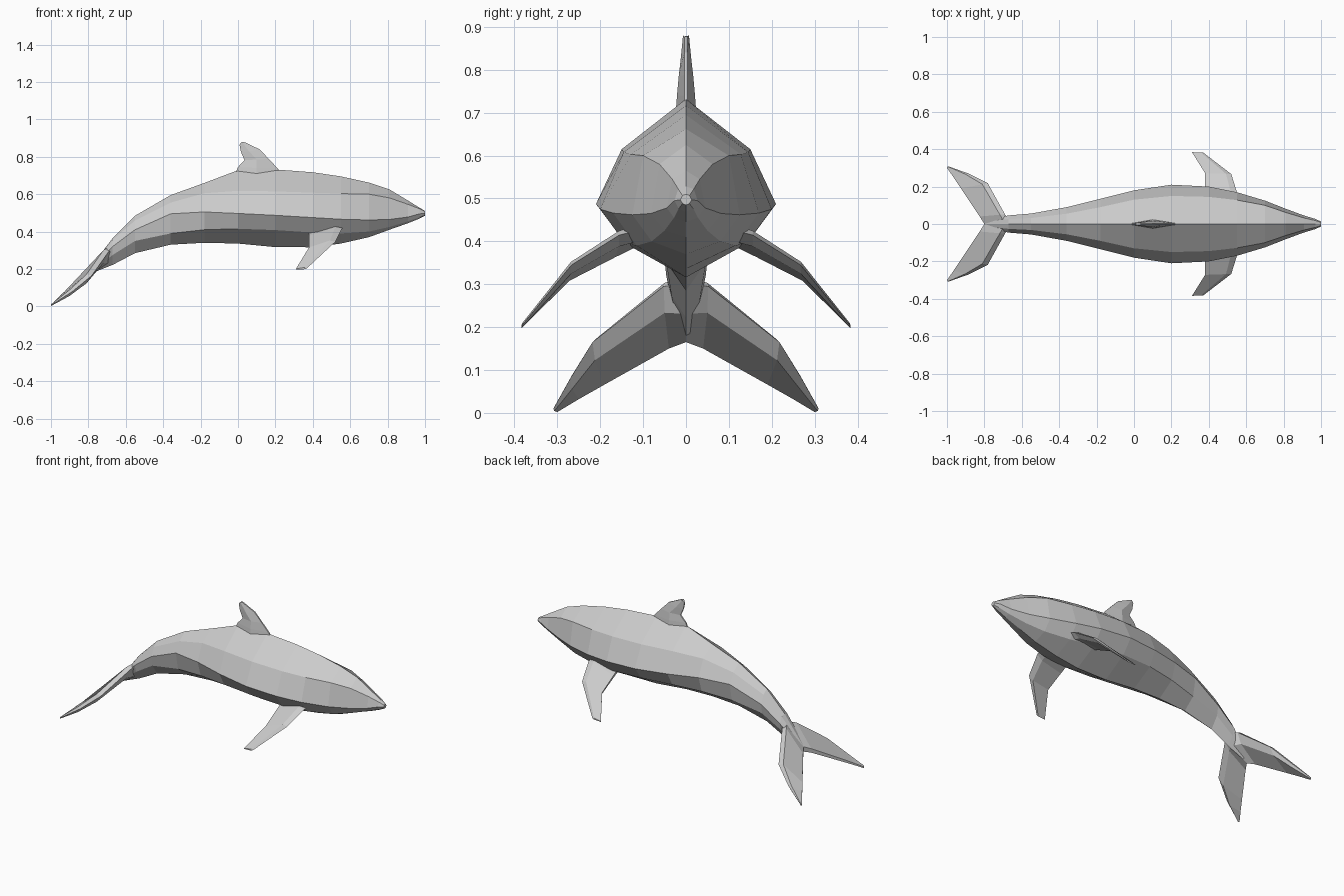
import bpy, bmesh
from mathutils import Vector

skin = bpy.data.materials.new("grey skin")
skin.diffuse_color = (0.6, 0.6, 0.6, 1)


def loft(name, sections, mirror=False):
    """Skin a closed tube through equal-length rings of points and cap both ends."""
    bm = bmesh.new()
    for side in ((1, -1) if mirror else (1,)):
        rings = [[bm.verts.new((x, y * side, z)) for x, y, z in s] for s in sections]
        n = len(rings[0])
        for a, b in zip(rings, rings[1:]):
            for i in range(n):
                j = (i + 1) % n
                bm.faces.new((a[i], a[j], b[j], b[i]))
        bm.faces.new(rings[0])
        bm.faces.new(rings[-1])
    bmesh.ops.recalc_face_normals(bm, faces=bm.faces)
    me = bpy.data.meshes.new(name)
    bm.to_mesh(me)
    bm.free()
    me.materials.append(skin)
    ob = bpy.data.objects.new(name, me)
    bpy.context.collection.objects.link(ob)
    return ob


# Body stations: x, top z, upper y/z, side y/z, lower y/z, bottom z
stations = [
    (-0.80, 0.195, 0.012, 0.190, 0.020, 0.185, 0.012, 0.175, 0.170),
    (-0.67, 0.365, 0.026, 0.355, 0.046, 0.320, 0.034, 0.275, 0.222),
    (-0.55, 0.485, 0.032, 0.460, 0.056, 0.410, 0.046, 0.350, 0.285),
    (-0.36, 0.595, 0.055, 0.555, 0.090, 0.495, 0.070, 0.390, 0.330),
    (-0.18, 0.660, 0.090, 0.605, 0.135, 0.505, 0.105, 0.410, 0.340),
    (0.00, 0.728, 0.130, 0.618, 0.180, 0.497, 0.135, 0.415, 0.336),
    (0.20, 0.732, 0.150, 0.615, 0.210, 0.487, 0.150, 0.408, 0.317),
    (0.40, 0.717, 0.145, 0.608, 0.200, 0.475, 0.142, 0.395, 0.316),
    (0.55, 0.695, 0.128, 0.603, 0.170, 0.466, 0.115, 0.390, 0.336),
    (0.70, 0.662, 0.100, 0.600, 0.125, 0.462, 0.080, 0.400, 0.370),
    (0.81, 0.625, 0.062, 0.580, 0.082, 0.465, 0.050, 0.425, 0.410),
    (0.91, 0.565, 0.032, 0.545, 0.045, 0.478, 0.028, 0.455, 0.445),
    (0.97, 0.528, 0.018, 0.522, 0.027, 0.495, 0.017, 0.476, 0.469),
    (1.00, 0.510, 0.008, 0.507, 0.013, 0.497, 0.008, 0.488, 0.485),
]
body = []
for x, zt, yu, zu, ys, zs, yl, zl, zb in stations:
    body.append([(x, 0, zt), (x, yu, zu), (x, ys, zs), (x, yl, zl), (x, 0, zb),
                 (x, -yl, zl), (x, -ys, zs), (x, -yu, zu)])
loft("body", body)

# Dorsal fin: rings of leading edge, thick middle and trailing edge
dorsal = []
for lead, mid, trail, w in (((0.24, 0.700), (0.10, 0.700), (-0.02, 0.700), 0.024),
                            ((0.21, 0.740), (0.10, 0.740), (0.00, 0.745), 0.021),
                            ((0.165, 0.788), (0.10, 0.785), (0.035, 0.782), 0.017),
                            ((0.115, 0.840), (0.06, 0.828), (0.016, 0.825), 0.012),
                            ((0.035, 0.878), (0.02, 0.880), (0.008, 0.865), 0.007)):
    dorsal.append([(lead[0], 0.004, lead[1]), (mid[0], w, mid[1]), (trail[0], 0.004, trail[1]),
                   (trail[0], -0.004, trail[1]), (mid[0], -w, mid[1]), (lead[0], -0.004, lead[1])])
loft("dorsal_fin", dorsal)


def blade(lead, trail, t_lead, t_trail):
    """Flat fin section: thick just behind the leading edge, thin at the trailing edge."""
    a, b = Vector(lead), Vector(trail)
    m = a.lerp(b, 0.2)
    up = Vector((0, 0, 1))
    return [a, m + up * t_lead * 0.5, b + up * t_trail * 0.5,
            b - up * t_trail * 0.5, m - up * t_lead * 0.5]


# Pectoral fins
loft("pectoral_fins", [
    blade((0.57, 0.09, 0.430), (0.38, 0.09, 0.410), 0.040, 0.020),
    blade((0.555, 0.155, 0.415), (0.38, 0.165, 0.370), 0.036, 0.014),
    blade((0.52, 0.267, 0.345), (0.38, 0.272, 0.312), 0.028, 0.008),
    blade((0.37, 0.382, 0.205), (0.31, 0.384, 0.199), 0.010, 0.004),
], mirror=True)

# Tail flukes
loft("tail_flukes", [
    blade((-0.66, 0.00, 0.300), (-0.80, 0.00, 0.180), 0.090, 0.030),
    blade((-0.69, 0.052, 0.295), (-0.825, 0.040, 0.162), 0.070, 0.024),
    blade((-0.782, 0.218, 0.165), (-0.925, 0.190, 0.074), 0.048, 0.016),
    blade((-0.885, 0.270, 0.080), (-0.965, 0.250, 0.038), 0.032, 0.012),
    blade((-0.995, 0.309, 0.010), (-1.00, 0.300, 0.006), 0.010, 0.008),
], mirror=True)
